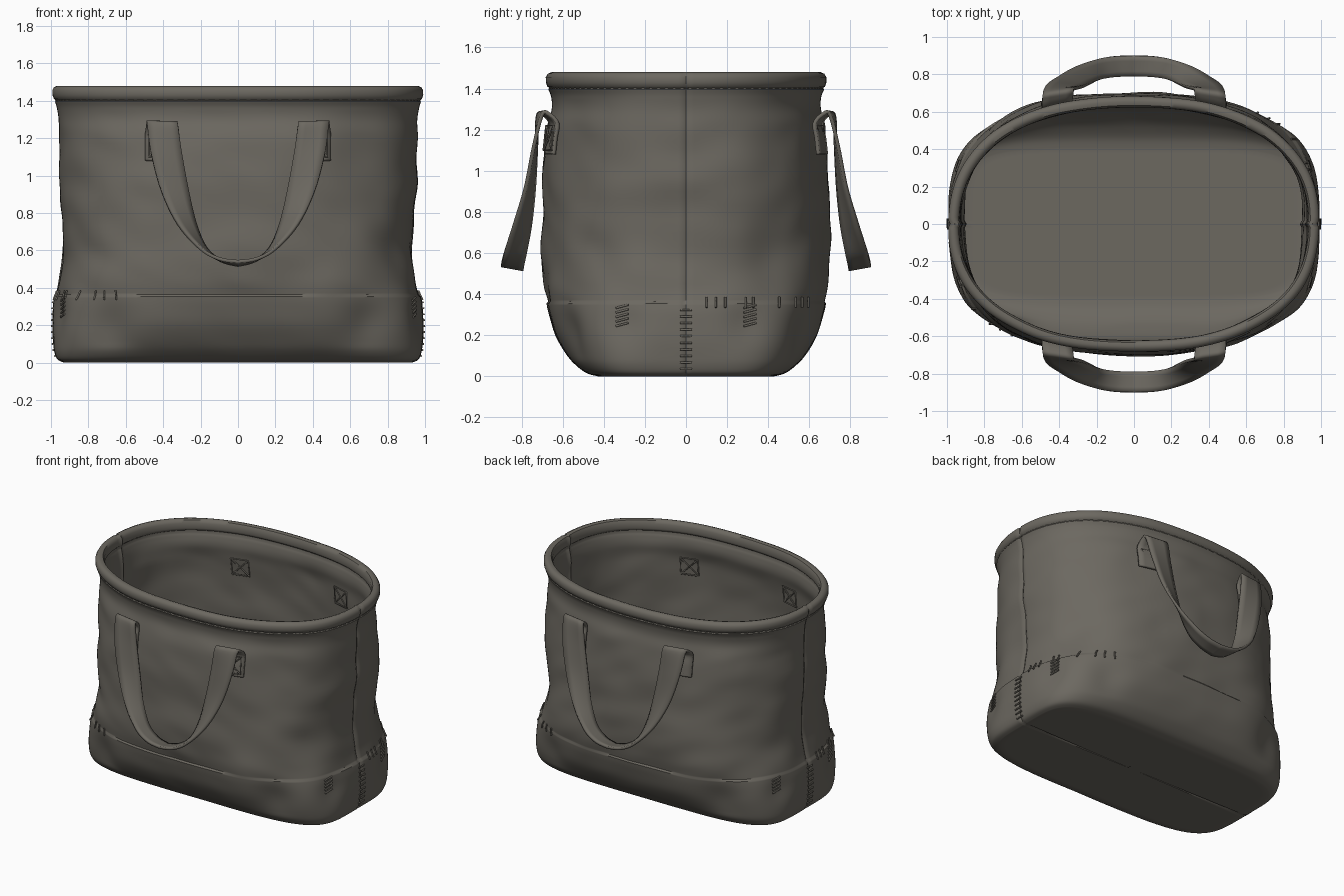
import bpy, bmesh, math
from mathutils import Vector, noise

if "Cube" in bpy.data.objects:
    bpy.data.objects.remove(bpy.data.objects["Cube"])

canvas = bpy.data.materials.new("grey_brown_canvas")
canvas.diffuse_color = (0.15, 0.139, 0.118, 1)
canvas.use_nodes = True
canvas.node_tree.nodes["Principled BSDF"].inputs["Base Color"].default_value = canvas.diffuse_color
COLS = 224


def smooth(pts, k):
    """Catmull-Rom through tuples of any length."""
    out = []
    for i in range(len(pts) - 1):
        p = [pts[max(i - 1, 0)], pts[i], pts[i + 1], pts[min(i + 2, len(pts) - 1)]]
        for j in range(k):
            t = j / k
            out.append(tuple(0.5 * (2 * b + (c - a) * t + (2 * a - 5 * b + 4 * c - d) * t * t
                                    + (3 * b - a - 3 * c + d) * t ** 3) for a, b, c, d in zip(*p)))
    return out + [tuple(pts[-1])]


# Side profile: height, half length, half depth, squareness
lower = smooth([(0, .93, .43, 5), (.015, .963, .482, 4.6), (.05, .98, .53, 4.2), (.1, .988, .575, 3.8),
                (.2, .992, .635, 3.3), (.3, .988, .668, 3), (.354, .98, .68, 2.9)], 4)
upper = smooth([(.364, .969, .672, 2.9), (.45, .953, .69, 2.8), (.6, .94, .70, 2.6), (.8, .945, .695, 2.5),
                (1.0, .953, .69, 2.4), (1.2, .96, .675, 2.35), (1.3, .963, .655, 2.3), (1.36, .97, .658, 2.3),
                (1.395, .98, .672, 2.3)], 6)
hem = [(1.402, .974, .666, 2.3), (1.41, .985, .677, 2.3), (1.43, .992, .684, 2.3), (1.455, .992, .684, 2.3)]
lip = [(1.472, .983, .674, 2.3), (1.48, .965, .655, 2.3), (1.474, .945, .635, 2.3), (1.455, .935, .625, 2.3),
       (1.42, .934, .624, 2.3), (1.408, .936, .627, 2.3), (1.40, .945, .637, 2.3)]
wall = lower + upper + hem

# Soft dents in the lower corners and the ends
dents = [(sx * x, sy * y, z, r, d) for sx in (-1, 1) for sy in (-1, 1)
         for x, y, z, r, d in ((.70, .60, .20, .13, .035), (.96, .30, .25, .10, .022), (.88, .42, .55, .16, .02))]


def surf(u, row, off=0.0):
    z, a, b, n = row
    c, s = math.cos(u), math.sin(u)
    r = (abs(c) ** n + abs(s) ** n) ** (-1 / n)
    p = Vector((a * c * r, b * s * r, z))
    nrm = Vector((math.copysign(abs(c) ** (n - 1), c) / a, math.copysign(abs(s) ** (n - 1), s) / b, 0)).normalized()
    w = min(1, z / .12) * (.45 if z < .36 else 1)
    if z > 1.2:
        w = max(.25, 1 - (z - 1.2) / .2)
    d = w * (.016 * noise.noise(p * 2.6) + .010 * noise.noise(Vector((p.x * 4, p.y * 4, z * 7 + p.x * 2))))
    for x, y, dz, rad, dep in dents:
        d -= dep * math.exp(-((p.x - x) ** 2 + (p.y - y) ** 2 + (z - dz) ** 2) / rad ** 2) * min(1, z / .1)
    if abs(s) < .01:
        d -= .010                      # vertical end seam
    return p + nrm * (d + off)


def row_at(z):
    for r0, r1 in zip(wall, wall[1:]):
        if r0[0] <= z <= r1[0]:
            t = (z - r0[0]) / max(r1[0] - r0[0], 1e-6)
            return tuple(p + (q - p) * t for p, q in zip(r0, r1))
    return wall[-1]


PI = math.pi
FRONT, BACK = (PI, 2 * PI, 0), (PI, 0, 0)
RIGHT, LEFT = (-PI / 2, PI / 2, 1), (1.5 * PI, PI / 2, 1)


def on_side(side, val, z, off):
    """Wall point on one side at a given x (front, back) or y (ends)."""
    lo, hi, axis = side
    row = row_at(z)
    for _ in range(24):
        mid = (lo + hi) / 2
        if surf(mid, row)[axis] < val:
            lo = mid
        else:
            hi = mid
    return surf(lo, row, off)


def finish(name, bm, angle=45):
    bmesh.ops.recalc_face_normals(bm, faces=bm.faces)
    me = bpy.data.meshes.new(name)
    bm.to_mesh(me)
    bm.free()
    ob = bpy.data.objects.new(name, me)
    bpy.context.collection.objects.link(ob)
    me.materials.append(canvas)
    bpy.ops.object.select_all(action='DESELECT')
    ob.select_set(True)
    bpy.context.view_layer.objects.active = ob
    bpy.ops.object.shade_smooth_by_angle(angle=math.radians(angle))
    return ob


def stitches(name, lines, radius=.005):
    cu = bpy.data.curves.new(name, 'CURVE')
    cu.dimensions = '3D'
    cu.bevel_depth, cu.bevel_resolution, cu.use_fill_caps = radius, 1, True
    for pts in lines:
        sp = cu.splines.new('POLY')
        sp.points.add(len(pts) - 1)
        for q, p in zip(sp.points, pts):
            q.co = (*p, 1)
    cu.materials.append(canvas)
    bpy.context.collection.objects.link(bpy.data.objects.new(name, cu))


# Bag body: outer wall, rolled rim, inner wall and both floors in one skin
bm = bmesh.new()
us = [2 * PI * i / COLS for i in range(COLS)]
rings = [[surf(u, r) for u in us] for r in wall + lip]
for r in reversed(lower + upper):
    if r[0] < 1.385:
        lift = Vector((0, 0, max(0, .03 * (1 - r[0] / .2))))
        rings.append([surf(u, r, -.03) + lift for u in us])


def shrink(ring, f, seam):
    out = [Vector((p.x * f, p.y * f, p.z)) for p in ring]
    if seam:
        for i in (0, COLS // 2):
            out[i].z += .008           # seam along the underside
    return out


rings = [shrink(rings[0], f, True) for f in (.05, .35, .7, .95)] + rings
rings += [shrink(rings[-1], f, False) for f in (.95, .7, .35, .05)]
vr = [[bm.verts.new(p) for p in ring] for ring in rings]
for r0, r1 in zip(vr, vr[1:]):
    for i in range(COLS):
        j = (i + 1) % COLS
        bm.faces.new((r0[i], r0[j], r1[j], r1[i]))
bm.faces.new(vr[0])
bm.faces.new(vr[-1])
finish("bag_body", bm)

# Strap edges from the sewn patch, over the fold, down to the middle of the loop
outer = [tuple(on_side(FRONT, -.49, z, .014)) for z in (1.08, 1.16, 1.23)]
inner = [tuple(on_side(FRONT, -.33, z, .014)) for z in (1.08, 1.16, 1.23)]
outer += [(-.49, -.665, 1.275), (-.485, -.70, 1.272), (-.465, -.74, 1.12), (-.41, -.78, .92), (-.32, -.835, .74),
          (-.20, -.88, .61), (-.10, -.897, .555), (0, -.90, .54)]
inner += [(-.325, -.695, 1.275), (-.32, -.722, 1.265), (-.30, -.728, 1.12), (-.265, -.738, .92), (-.225, -.755, .74),
          (-.17, -.775, .61), (-.09, -.787, .545), (0, -.79, .52)]


def full(edge):
    half = smooth(edge, 6)
    return half + [(-x, y, z) for x, y, z in reversed(half[:-1])]


def handle(name, s):
    bm = bmesh.new()
    rows = []
    for p, q in zip(full(outer), full(inner)):
        p, q = Vector(p), Vector(q)
        pts = [p.lerp(q, t / 4) for t in range(5)]
        rows.append([bm.verts.new((v.x * s, v.y * s, v.z)) for v in pts])
    for a, b in zip(rows, rows[1:]):
        for i in range(4):
            bm.faces.new((a[i], a[i + 1], b[i + 1], b[i]))
    ob = finish(name, bm)
    mod = ob.modifiers.new("thickness", 'SOLIDIFY')
    mod.thickness, mod.offset = .018, 0


handle("front_handle", 1)
handle("back_handle", -1)

# Crossed box stitching that holds the handles, inside and outside
boxes = []
for side in (FRONT, BACK):
    for cx in (-.41, .41):
        for off in (-.032, .025):
            c = [on_side(side, cx + dx, z, off) for dx, z in ((-.06, 1.10), (.06, 1.10), (.06, 1.22), (-.06, 1.22))]
            boxes += [c + [c[0]], [c[0], c[2]], [c[1], c[3]]]
stitches("handle_stitching", boxes)

# Running stitch under the rim hem
run = []
for i in range(110):
    u = 2 * PI * i / 110
    run.append([surf(u + k * .018, row_at(1.402), .001) for k in (-1, 0, 1)])
stitches("rim_stitching", run, .0035)

# Ladder stitches on the end seams and repair stitches along the base panel
mend = []
for side, s in ((RIGHT, 1), (LEFT, -1)):
    for i in range(10):
        z = .035 + i * .032
        mend.append([on_side(side, y, z, .004) for y in (-.03, -.012, .012, .03)])
    for y in (.10, .145, .19, .29, .325, .45, .53, .56, .59):
        mend.append([on_side(side, s * y, z, .006) for z in (.335, .36, .385)])
    for cy in (-.31, .31):
        for k in range(5):
            z = .34 - k * .022
            mend.append([on_side(side, s * (cy + dy), z + dz, .004) for dy, dz in ((-.03, -.008), (.03, .008))])
stitches("mending_stitches", mend, .0055)
